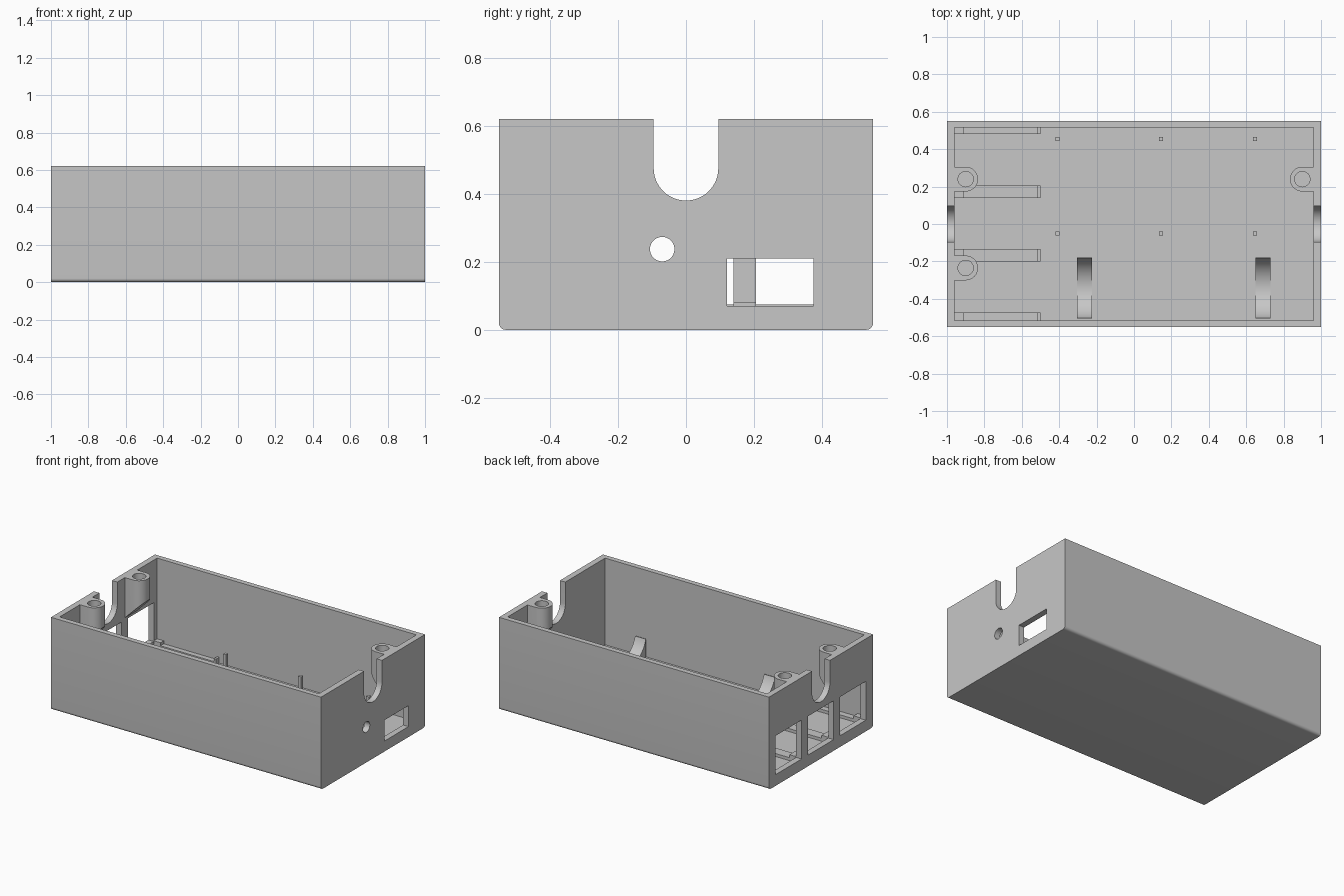
import bpy, bmesh, math
from mathutils import Vector

if "Cube" in bpy.data.objects:
    bpy.data.objects.remove(bpy.data.objects["Cube"], do_unlink=True)

grey = bpy.data.materials.new("plain grey")
grey.use_nodes = True
grey.diffuse_color = (0.57, 0.57, 0.57, 1)
grey.node_tree.nodes["Principled BSDF"].inputs["Base Color"].default_value = grey.diffuse_color

LENGTH, HALF_Y, HEIGHT = 1.0, 0.55, 0.62
IN_X, IN_Y, FLOOR = 0.96, 0.515, 0.04


def arc(cx, cy, r, start, end, steps=24):
    """Points on an arc, angles in degrees."""
    angles = [math.radians(start + (end - start) * i / steps) for i in range(steps + 1)]
    return [(cx + r * math.cos(a), cy + r * math.sin(a)) for a in angles]


def prism(name, points, axis, lo, hi):
    """Extrude a closed profile along the named axis."""
    place = {"x": lambda u, v, w: (w, u, v),
             "y": lambda u, v, w: (u, w, v),
             "z": lambda u, v, w: (u, v, w)}[axis]
    bm = bmesh.new()
    face = bm.faces.new([bm.verts.new(place(u, v, lo)) for u, v in points])
    ext = bmesh.ops.extrude_face_region(bm, geom=[face])
    moved = [g for g in ext["geom"] if isinstance(g, bmesh.types.BMVert)]
    bmesh.ops.translate(bm, verts=moved, vec=Vector(place(0, 0, hi - lo)))
    bmesh.ops.recalc_face_normals(bm, faces=bm.faces)
    mesh = bpy.data.meshes.new(name)
    bm.to_mesh(mesh)
    bm.free()
    mesh.materials.append(grey)
    obj = bpy.data.objects.new(name, mesh)
    bpy.context.collection.objects.link(obj)
    return obj


def box(name, x0, x1, y0, y1, z0, z1):
    return prism(name, [(x0, y0), (x1, y0), (x1, y1), (x0, y1)], "z", z0, z1)


def disc(name, u, v, r, axis, lo, hi):
    return prism(name, arc(u, v, r, 0, 360, 40)[:-1], axis, lo, hi)


def cut(target, cutters):
    """Subtract the cutters, bake the result and remove them."""
    for c in cutters:
        c.hide_render = True
        mod = target.modifiers.new("cut", "BOOLEAN")
        mod.operation, mod.solver, mod.object = "DIFFERENCE", "EXACT", c
    bpy.context.view_layer.update()
    deps = bpy.context.evaluated_depsgraph_get()
    baked = bpy.data.meshes.new_from_object(target.evaluated_get(deps))
    target.modifiers.clear()
    target.data = baked
    for c in cutters:
        bpy.data.objects.remove(c, do_unlink=True)


def smooth(obj):
    bpy.ops.object.select_all(action="DESELECT")
    obj.select_set(True)
    bpy.context.view_layer.objects.active = obj
    bpy.ops.object.shade_smooth_by_angle(angle=math.radians(30))


# Case: long tray with rounded lower edges, hollowed out
R = 0.02
profile = (arc(-HALF_Y + R, R, R, 180, 270, 8) + arc(HALF_Y - R, R, R, 270, 360, 8)
           + [(HALF_Y, HEIGHT), (-HALF_Y, HEIGHT)])
case = prism("case", profile, "x", -LENGTH, LENGTH)
cutters = [box("cavity", -IN_X, IN_X, -IN_Y, IN_Y, FLOOR, 1)]

# Cable notches in both ends, the round hole and socket opening, three windows
notch = arc(0, 0.475, 0.095, 180, 360, 32) + [(0.095, 0.8), (-0.095, 0.8)]
for lo, hi in ((-1.1, -0.9), (0.9, 1.1)):
    cutters.append(prism("notch", notch, "x", lo, hi))
cutters.append(disc("round_hole", -0.07, 0.237, 0.036, "x", 0.9, 1.1))
cutters.append(box("socket_opening", 0.9, 1.1, 0.12, 0.375, 0.07, 0.21))
for y in (-0.337, 0.003, 0.343):
    cutters.append(box("window", -1.1, -0.9, y - 0.137, y + 0.137, 0.075, 0.335))
cut(case, cutters)
smooth(case)

# Screw bosses against the end walls, with sloped undersides
for side, y in ((-1, 0.24), (-1, -0.235), (1, 0.24)):
    cx, r = 0.9, 0.066
    outline = [(IN_X, y + r)] + arc(cx, y, r, 90, 270) + [(IN_X, y - r)]
    boss = prism("screw_boss", [(side * u, v) for u, v in outline], "z", 0.3, HEIGHT)
    slope = prism("slope", [(side * u, v) for u, v in
                            ((1, 0.31), (0.8, 0.51), (0.8, 0.2), (1, 0.2))], "y", y - 0.1, y + 0.1)
    hole = disc("screw_hole", side * cx, y, 0.041, "z", 0.48, 0.7)
    cut(boss, [slope, hole])
    smooth(boss)

# Guide rails beside the windows, with a raised block and an end stop
for y0, y1 in ((-IN_Y, -0.474), (-0.2, -0.134), (0.14, 0.206), (0.48, IN_Y)):
    steps = [(-IN_X, FLOOR), (-0.5, FLOOR), (-0.5, 0.08), (-0.515, 0.08),
             (-0.515, 0.06), (-0.91, 0.06), (-0.91, 0.08), (-IN_X, 0.08)]
    prism("guide_rail", steps, "y", y0, y1)

# Board support pins
for x in (-0.41, 0.145, 0.647):
    for y in (-0.05, 0.455):
        box("support_pin", x - 0.011, x + 0.011, y - 0.011, y + 0.011, FLOOR, 0.15)

# Curved cradles: blocks with a round trough
for x in (-0.265, 0.69):
    trough = arc(-0.342, 0.211, 0.168, 196, 344, 32)
    y0, y1 = -0.506, -0.178
    cradle = prism("curved_cradle", [(y0, FLOOR)] + [(y0, 0.165)] + trough
                   + [(y1, 0.165), (y1, FLOOR)], "x", x - 0.04, x + 0.04)
    smooth(cradle)
